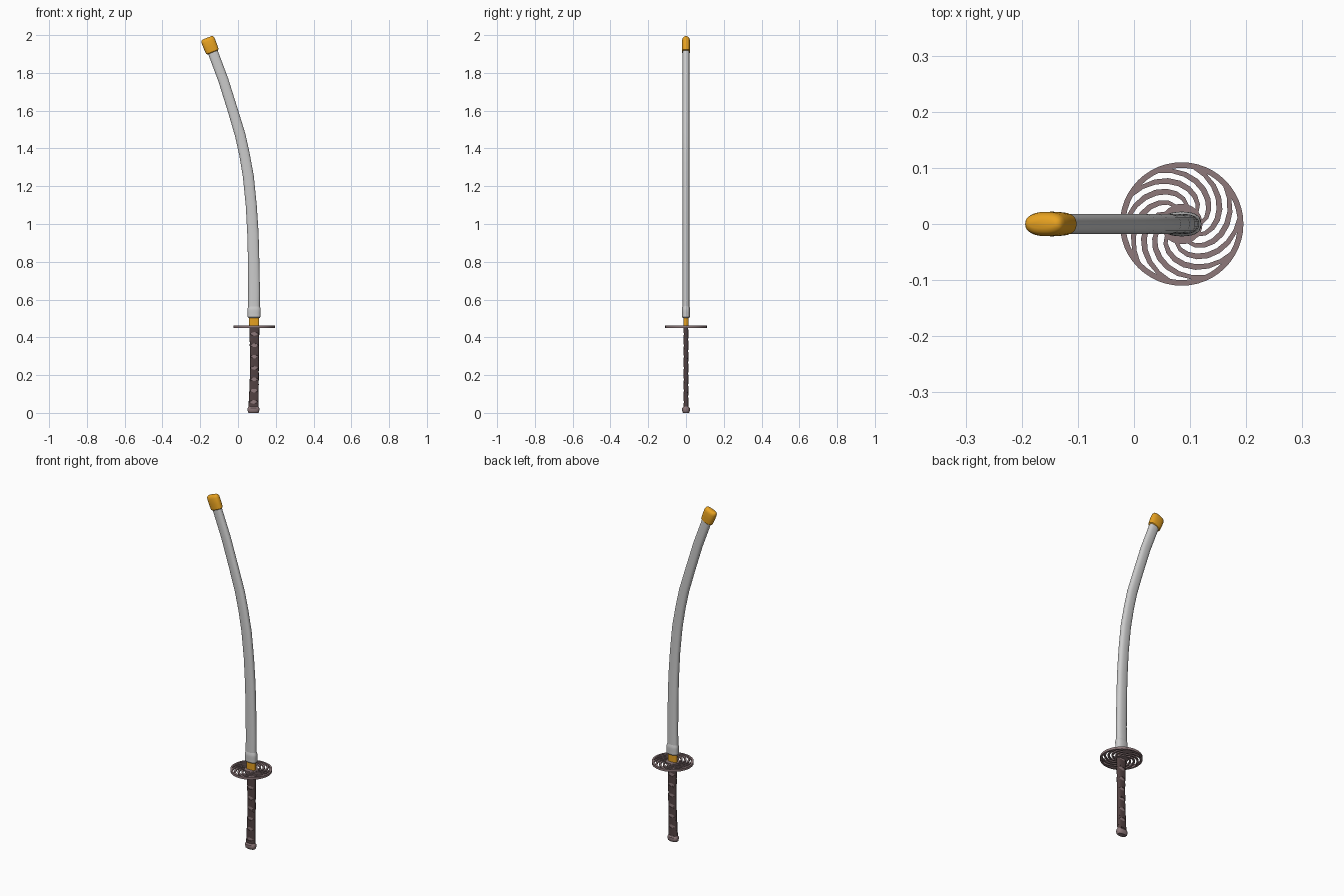
import bpy, bmesh
from math import sin, cos, pi, copysign, radians
from mathutils import Vector

if "Cube" in bpy.data.objects:
    bpy.data.objects.remove(bpy.data.objects["Cube"])


def material(name, rgb):
    m = bpy.data.materials.new(name)
    m.diffuse_color = (*rgb, 1)
    m.use_nodes = True
    m.node_tree.nodes["Principled BSDF"].inputs["Base Color"].default_value = m.diffuse_color
    return m


GOLD = material("gold", (0.80, 0.36, 0.015))
MAUVE = material("mauve_metal", (0.27, 0.19, 0.195))
DARK = material("dark_wrap", (0.085, 0.055, 0.055))
CX = 0.085  # axis of grip and guard


def finish(bm, name, mat=None, angle=35):
    bmesh.ops.recalc_face_normals(bm, faces=bm.faces)
    me = bpy.data.meshes.new(name)
    bm.to_mesh(me)
    bm.free()
    ob = bpy.data.objects.new(name, me)
    bpy.context.collection.objects.link(ob)
    if mat:
        me.materials.append(mat)
    bpy.ops.object.select_all(action='DESELECT')
    bpy.context.view_layer.objects.active = ob
    ob.select_set(True)
    bpy.ops.object.shade_smooth_by_angle(angle=radians(angle))
    return ob


def oval(a, hx, hy, power):
    c, s = cos(a), sin(a)
    return (copysign(abs(c) ** (2 / power), c) * hx,
            copysign(abs(s) ** (2 / power), s) * hy)


def skin(bm, rings, closed=False):
    """Bridge rings of vertices; cap the ends unless closed."""
    n = len(rings[0])
    pairs = list(zip(rings, rings[1:])) + ([(rings[-1], rings[0])] if closed else [])
    for a, b in pairs:
        for i in range(n):
            j = (i + 1) % n
            bm.faces.new((a[i], a[j], b[j], b[i]))
    if not closed:
        bm.faces.new(rings[0])
        bm.faces.new(rings[-1])


def loft(name, stations, mat=None, sides=28, power=2.5):
    """Stations are (x, z, half width, half depth) along a path in the xz plane."""
    bm = bmesh.new()
    pts = [Vector((s[0], 0, s[1])) for s in stations]
    rings = []
    for k, (x, z, hx, hy) in enumerate(stations):
        d = (pts[min(k + 1, len(pts) - 1)] - pts[max(k - 1, 0)]).normalized()
        across = Vector((d.z, 0, -d.x))
        ring = []
        for i in range(sides):
            u, v = oval(2 * pi * i / sides, hx, hy, power)
            ring.append(bm.verts.new(pts[k] + across * u + Vector((0, v, 0))))
        rings.append(ring)
    skin(bm, rings)
    return finish(bm, name, mat)


# Curved scabbard
loft("scabbard", [
    (0.084, 0.52, 0.031, 0.0180), (0.085, 0.65, 0.031, 0.0180),
    (0.083, 0.80, 0.030, 0.0180), (0.079, 0.95, 0.030, 0.0178),
    (0.070, 1.10, 0.029, 0.0178), (0.055, 1.25, 0.029, 0.0178),
    (0.034, 1.37, 0.028, 0.0178), (0.012, 1.47, 0.028, 0.0178),
    (-0.027, 1.60, 0.027, 0.0178), (-0.077, 1.76, 0.027, 0.0178),
    (-0.135, 1.915, 0.027, 0.0178)])

# Mouth collar of the scabbard
loft("scabbard_mouth", [
    (CX, 0.503, 0.030, 0.017), (CX, 0.508, 0.034, 0.021),
    (CX, 0.530, 0.034, 0.021), (CX, 0.543, 0.035, 0.022),
    (CX, 0.553, 0.034, 0.021), (CX, 0.566, 0.030, 0.017)])

# Golden end cap
base, axis = Vector((-0.135, 1.912)), Vector((-0.37, 0.93))
loft("scabbard_tip", [
    (*(base + axis * t), hx, hy) for t, hx, hy in
    [(-0.004, 0.027, 0.017), (0, 0.035, 0.021), (0.03, 0.037, 0.022),
     (0.060, 0.037, 0.0215), (0.070, 0.0355, 0.019), (0.076, 0.032, 0.014),
     (0.079, 0.026, 0.007)]], GOLD)

# Golden blade collar
loft("blade_collar", [(CX, 0.455, 0.026, 0.012), (CX, 0.506, 0.027, 0.013)], GOLD, power=4)


# Guard: rim and hub plate
def flat_ring(name, r0, r1, z0, z1, mat, sides=48):
    bm = bmesh.new()
    rings = []
    for i in range(sides):
        a = 2 * pi * i / sides
        rings.append([bm.verts.new((CX + r * cos(a), r * sin(a), z))
                      for r, z in ((r0, z0), (r1, z0), (r1, z1), (r0, z1))])
    skin(bm, rings, closed=True)
    return finish(bm, name, mat)


flat_ring("guard_rim", 0.100, 0.110, 0.449, 0.462, MAUVE)
loft("guard_hub", [(CX, 0.450, 0.037, 0.036), (CX, 0.461, 0.037, 0.036)], MAUVE, power=2)

# Guard: swirling spokes
bm = bmesh.new()
SPOKES, STEPS = 10, 8
for k in range(SPOKES):
    line = []
    for i in range(STEPS + 1):
        t = i / STEPS
        a = 2 * pi * k / SPOKES + radians(115) * t
        r = 0.033 + 0.071 * t ** 0.85
        line.append(Vector((CX + r * cos(a), r * sin(a), 0)))
    rings = []
    for i, p in enumerate(line):
        d = (line[min(i + 1, STEPS)] - line[max(i - 1, 0)]).normalized()
        side = Vector((-d.y, d.x, 0)) * (0.003 + 0.0022 * sin(pi * i / STEPS))
        rings.append([bm.verts.new(p + side * s + Vector((0, 0, z)))
                      for s, z in ((-1, 0.451), (1, 0.451), (1, 0.460), (-1, 0.460))])
    skin(bm, rings)
finish(bm, "guard_spokes", MAUVE)


# Grip: waisted core with two crossing helical wraps
Z0, Z1 = 0.028, 0.450


def grip_shape(z):
    t = (z - Z0) / (Z1 - Z0)
    waist = sin(pi * t)
    return CX - 0.003 + 0.004 * t + 0.003 * waist, 0.0265 - 0.0035 * waist, 0.0125


loft("grip_core", [(x, z, hx - 0.002, hy - 0.002) for z in
                   [Z0 + (Z1 - Z0) * i / 8 for i in range(9)]
                   for x, hx, hy in [grip_shape(z)]], MAUVE, power=3)

PITCH, HALF, SEG = 0.06, 0.020, 20
for name, turn, lift in (("wrap_left", 1, 0.0), ("wrap_right", -1, 0.0006)):
    bm = bmesh.new()
    rings = []
    for i in range(int((Z1 - Z0) / PITCH * SEG) + 1):
        zc = Z0 + PITCH * i / SEG
        ring = []
        for dz, off in ((-HALF, -0.002), (HALF, -0.002), (HALF, lift), (-HALF, lift)):
            z = min(max(zc + dz, Z0), Z1)
            x, hx, hy = grip_shape(z)
            u, v = oval(-pi / 2 + turn * 2 * pi * i / SEG, hx + off, hy + off, 3)
            ring.append(bm.verts.new((x + u, v, z)))
        rings.append(ring)
    skin(bm, rings)
    finish(bm, name, DARK)

# Pommel cap
loft("pommel", [
    (0.082, 0.000, 0.025, 0.014), (0.082, 0.004, 0.029, 0.018),
    (0.082, 0.014, 0.031, 0.021), (0.082, 0.026, 0.031, 0.020),
    (0.082, 0.033, 0.027, 0.014)], MAUVE)
